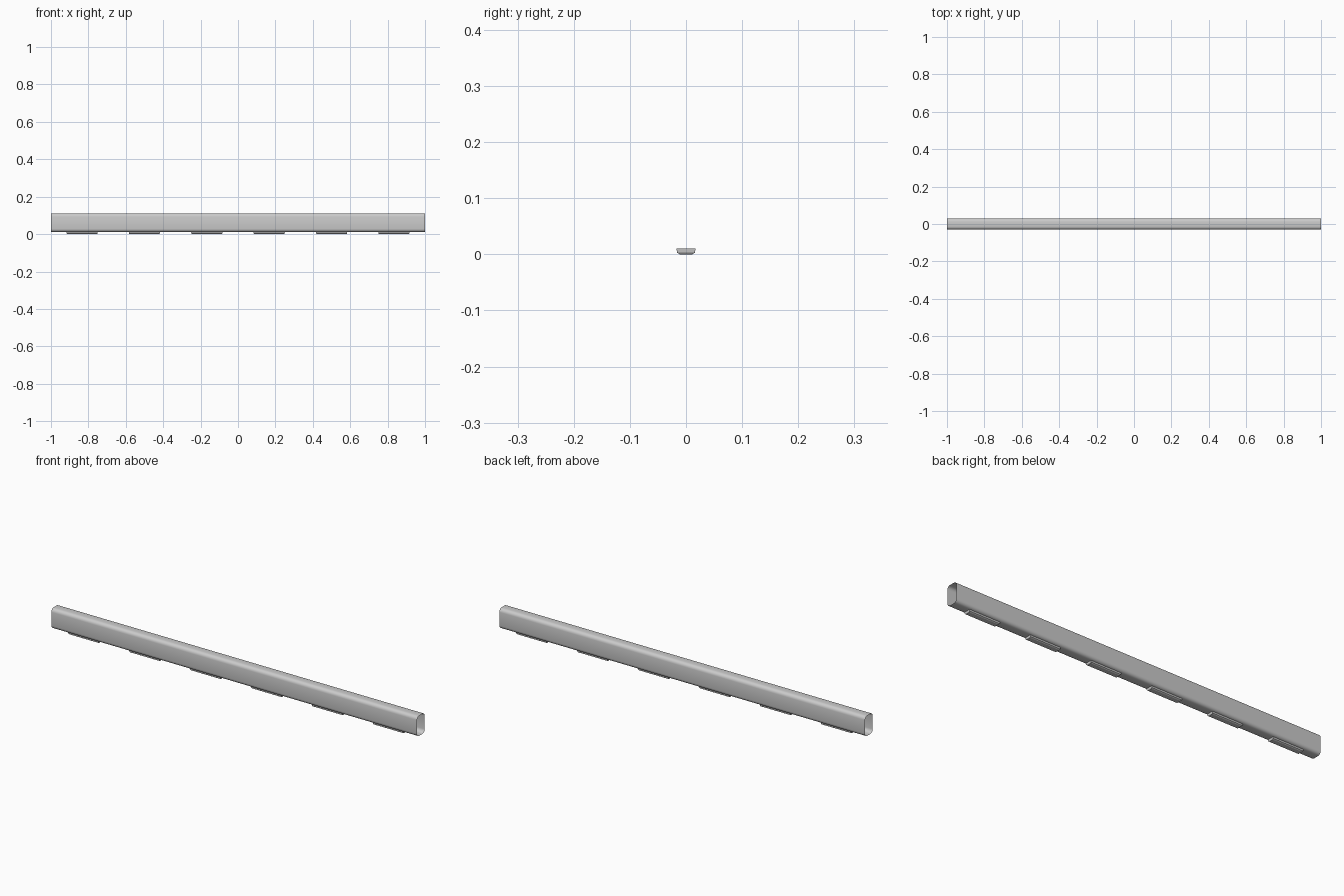
import bpy, bmesh, math

if "Cube" in bpy.data.objects:
    bpy.data.objects.remove(bpy.data.objects["Cube"])


def finish(name, bm, angle):
    bmesh.ops.recalc_face_normals(bm, faces=bm.faces)
    me = bpy.data.meshes.new(name)
    bm.to_mesh(me)
    bm.free()
    ob = bpy.data.objects.new(name, me)
    bpy.context.collection.objects.link(ob)
    bpy.context.view_layer.objects.active = ob
    ob.select_set(True)
    bpy.ops.object.shade_smooth_by_angle(angle=math.radians(angle))
    ob.select_set(False)
    return ob


def rounded_rect(w, h, r, seg):
    pts = []
    for i, (sx, sy) in enumerate([(1, 1), (-1, 1), (-1, -1), (1, -1)]):
        for k in range(seg + 1):
            a = math.pi / 2 * (i + k / seg)
            pts.append((sx * (w / 2 - r) + r * math.cos(a),
                        sy * (h / 2 - r) + r * math.sin(a)))
    return pts


def bridge(bm, a, b):
    for i in range(len(a)):
        j = (i + 1) % len(a)
        bm.faces.new((a[i], a[j], b[j], b[i]))


# open-ended thin tube with rounded corners
bm = bmesh.new()
section = rounded_rect(0.06, 0.1, 0.017, 4)
ends = [[bm.verts.new((x, y, z + 0.061)) for y, z in section] for x in (-1, 1)]
bridge(bm, *ends)
finish("rail_tube", bm, 60)

# tapered pads beneath the tube
for n in range(6):
    bm = bmesh.new()
    cx = -5 / 6 + n / 3
    rings = []
    for length, width, z in ((0.167, 0.034, 0.0105), (0.165, 0.032, 0.003), (0.16, 0.022, 0)):
        rings.append([bm.verts.new((cx + sx * length / 2, sy * width / 2, z))
                      for sx, sy in ((1, 1), (-1, 1), (-1, -1), (1, -1))])
    bridge(bm, rings[0], rings[1])
    bridge(bm, rings[1], rings[2])
    bm.faces.new(rings[2])
    bm.faces.new(rings[0])
    finish(f"bottom_pad_{n + 1}", bm, 30)
